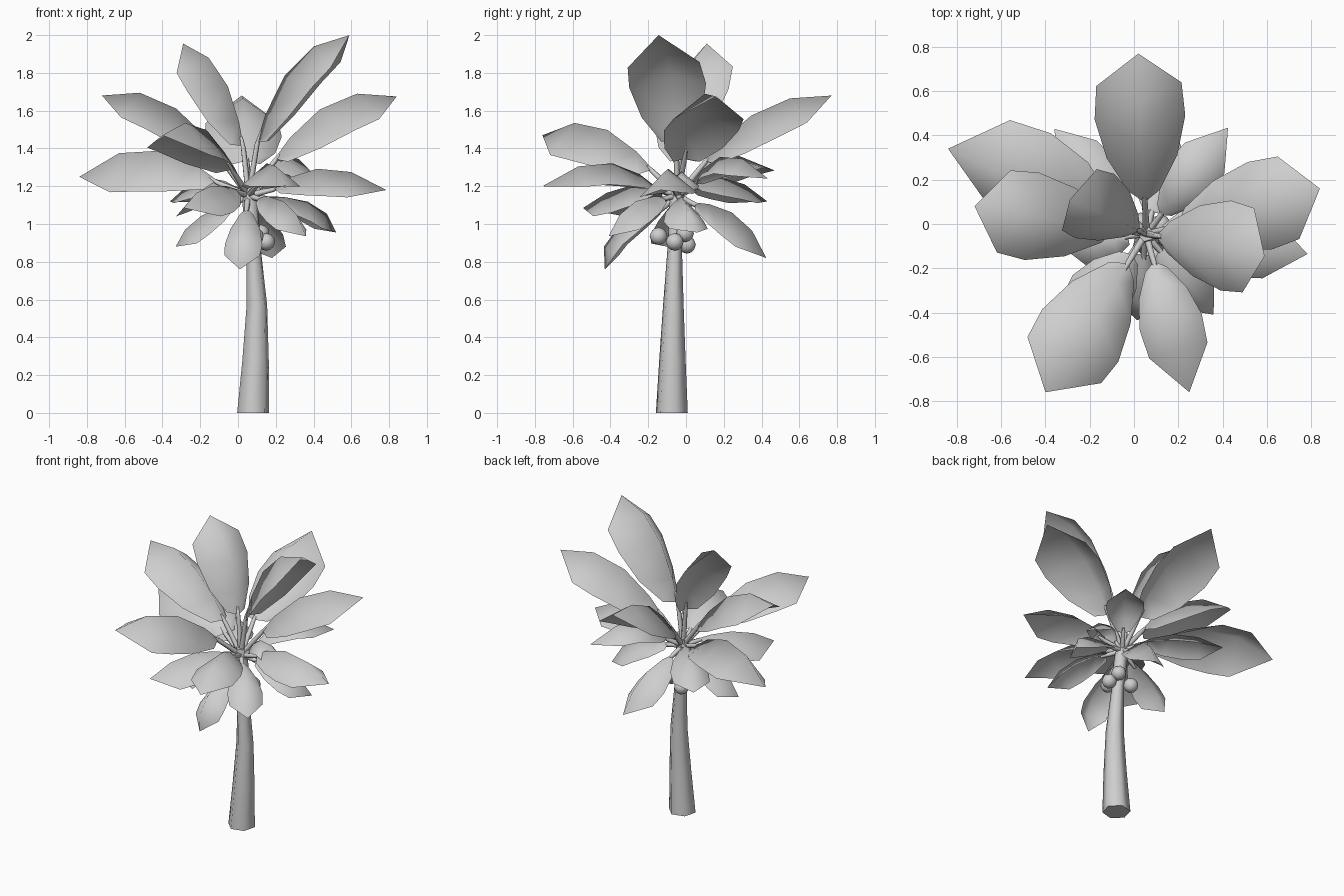
import bpy, bmesh, math
from mathutils import Vector as V

if "Cube" in bpy.data.objects:
    bpy.data.objects.remove(bpy.data.objects["Cube"])

grey = bpy.data.materials.new("light_grey")
grey.diffuse_color = (0.62, 0.62, 0.62, 1)
grey.use_nodes = True
grey.node_tree.nodes["Principled BSDF"].inputs["Base Color"].default_value = grey.diffuse_color
HUB = V((0.055, -0.045, 1.15))


def finish(name, bm, angle=180):
    me = bpy.data.meshes.new(name)
    bm.to_mesh(me)
    bm.free()
    me.materials.append(grey)
    ob = bpy.data.objects.new(name, me)
    bpy.context.collection.objects.link(ob)
    bpy.ops.object.select_all(action='DESELECT')
    ob.select_set(True)
    bpy.context.view_layer.objects.active = ob
    bpy.ops.object.shade_smooth_by_angle(angle=math.radians(angle))
    return ob


def tube(bm, path, sides):
    """Skin a list of (point, radius) with rings; closed ends."""
    rings = []
    for i, (p, r) in enumerate(path):
        a, b = path[max(i - 1, 0)][0], path[min(i + 1, len(path) - 1)][0]
        d = (V(b) - V(a)).normalized()
        if abs(d.z) > 0.9:
            u = V((0.26, 0.97, 0))
            w = V((-0.97, 0.26, 0))
        else:
            u = d.cross(V((0, 0, 1))).normalized()
            w = u.cross(d)
        rings.append([bm.verts.new(V(p) + r * (u * math.cos(k * math.tau / sides)
                                               + w * math.sin(k * math.tau / sides)))
                      for k in range(sides)])
    for r0, r1 in zip(rings, rings[1:]):
        for k in range(sides):
            j = (k + 1) % sides
            bm.faces.new((r0[k], r0[j], r1[j], r1[k]))
    bm.faces.new(rings[0])
    bm.faces.new(rings[-1])
    bmesh.ops.recalc_face_normals(bm, faces=bm.faces)


# Trunk: bent, tapering, six sided
bm = bmesh.new()
tube(bm, [((0.08, -0.075, 0), 0.087), ((0.093, -0.072, 0.28), 0.072),
          ((0.10, -0.067, 0.57), 0.056), ((0.083, -0.06, 0.86), 0.04),
          ((0.065, -0.05, 1.1), 0.042), ((0.055, -0.045, 1.2), 0.035)], 6)
finish("trunk", bm, 65)

# Coconuts under the crown
bm = bmesh.new()
for p in [(0.09, -0.145, 0.935), (0.15, -0.06, 0.905), (0.03, 0.005, 0.89), (0.12, -0.005, 0.95)]:
    r = bmesh.ops.create_icosphere(bm, subdivisions=2, radius=0.047)
    bmesh.ops.translate(bm, verts=r["verts"], vec=V(p))
finish("coconuts", bm)

# Leaves: tip, midrib point at 70 % of the blade, half width
LEAVES = [
    ((0.59, -0.145, 2.0), (0.40, -0.11, 1.94), 0.205),
    ((-0.29, 0.11, 1.955), (-0.155, 0.05, 1.88), 0.17),
    ((-0.72, 0.08, 1.68), (-0.52, 0.045, 1.695), 0.20),
    ((0.84, 0.16, 1.675), (0.63, 0.10, 1.69), 0.205),
    ((0.02, 0.77, 1.68), (0.025, 0.55, 1.665), 0.205),
    ((-0.40, -0.76, 1.47), (-0.28, -0.59, 1.535), 0.21),
    ((-0.84, 0.34, 1.25), (-0.63, 0.245, 1.375), 0.21),
    ((0.785, -0.135, 1.18), (0.60, -0.115, 1.275), 0.15),
    ((0.25, -0.76, 1.20), (0.20, -0.57, 1.305), 0.145),
    ((-0.287, -0.545, 1.085), (-0.22, -0.42, 1.165), 0.15),
    ((0.01, -0.43, 0.76), (0.015, -0.435, 0.88), 0.10),
    ((0.36, -0.41, 0.935), (0.31, -0.35, 1.05), 0.11),
    ((0.52, 0.06, 0.955), (0.47, 0.02, 1.055), 0.11),
    ((0.18, 0.425, 0.82), (0.155, 0.35, 0.965), 0.125),
    ((0.425, 0.435, 1.24), (0.32, 0.30, 1.345), 0.12),
    ((-0.36, 0.43, 1.12), (-0.26, 0.31, 1.21), 0.12),
    ((-0.33, -0.10, 0.88), (-0.28, -0.095, 0.97), 0.105),
    ((0.37, -0.02, 1.17), (0.27, -0.02, 1.26), 0.09),
]
# Sideways roll of some leaves, in radians
ROLL = {0: -0.09, 1: 0.14, 5: 0.1, 6: 0.31, 7: -0.07}
# Position along the blade, share of the half width, share of the fold
STATIONS = [(0, 0.35, 1.0), (0.14, 0.78, 1.1), (0.4, 1.0, 1.1), (0.7, 0.94, 1.0), (1, 0, 0)]


def rib(b, q, e, t):
    """Smooth curve through b (t=0), q (t=0.7) and e (t=1)."""
    return (b * ((t - 0.7) * (t - 1) / 0.7) + q * (t * (t - 1) / -0.21)
            + e * (t * (t - 0.7) / 0.3))


for n, (tip, q, hw) in enumerate(LEAVES):
    tip, q = V(tip), V(q)
    fold = 0.75 if tip.z > 1.19 else 0.85
    rel = q - HUB
    out = 0.13 if rel.z > 0.7 else 0.24
    base = HUB + V((rel.x * out, rel.y * out, rel.z * 0.36))
    if rel.z < 0.1:
        base.z += 0.03
    flat = V((tip.x - HUB.x, tip.y - HUB.y, 0)).normalized()
    level = V((flat.y, -flat.x, 0))
    c, s = math.cos(ROLL.get(n, 0)), math.sin(ROLL.get(n, 0))
    bm = bmesh.new()
    rows = []
    for t, w, f in STATIONS:
        p = rib(base, q, tip, t)
        d = (rib(base, q, tip, t + 0.02) - rib(base, q, tip, t - 0.02)).normalized()
        top = level.cross(d).normalized()
        side, up = level * c + top * s, top * c - level * s
        h = hw * w
        if w:
            off = d * 0.25 * h - up * fold * f * h
            rows.append([bm.verts.new(v) for v in (p - side * h + off, p, p + side * h + off)])
        else:
            rows.append([bm.verts.new(p)])
    for a, b in zip(rows, rows[1:]):
        for k in (0, 1):
            if len(b) == 3:
                bm.faces.new((a[k], a[k + 1], b[k + 1], b[k]))
            else:
                bm.faces.new((a[k], a[k + 1], b[0]))
    finish("leaf_%d" % (n + 1), bm)
    # Stalk from the crown into the blade
    bm = bmesh.new()
    low = V((0, 0, 0.012))
    tube(bm, [(HUB, 0.018), (base - low, 0.014), (rib(base, q, tip, 0.08) - low * 2, 0.008)], 5)
    finish("stalk_%d" % (n + 1), bm, 80)
